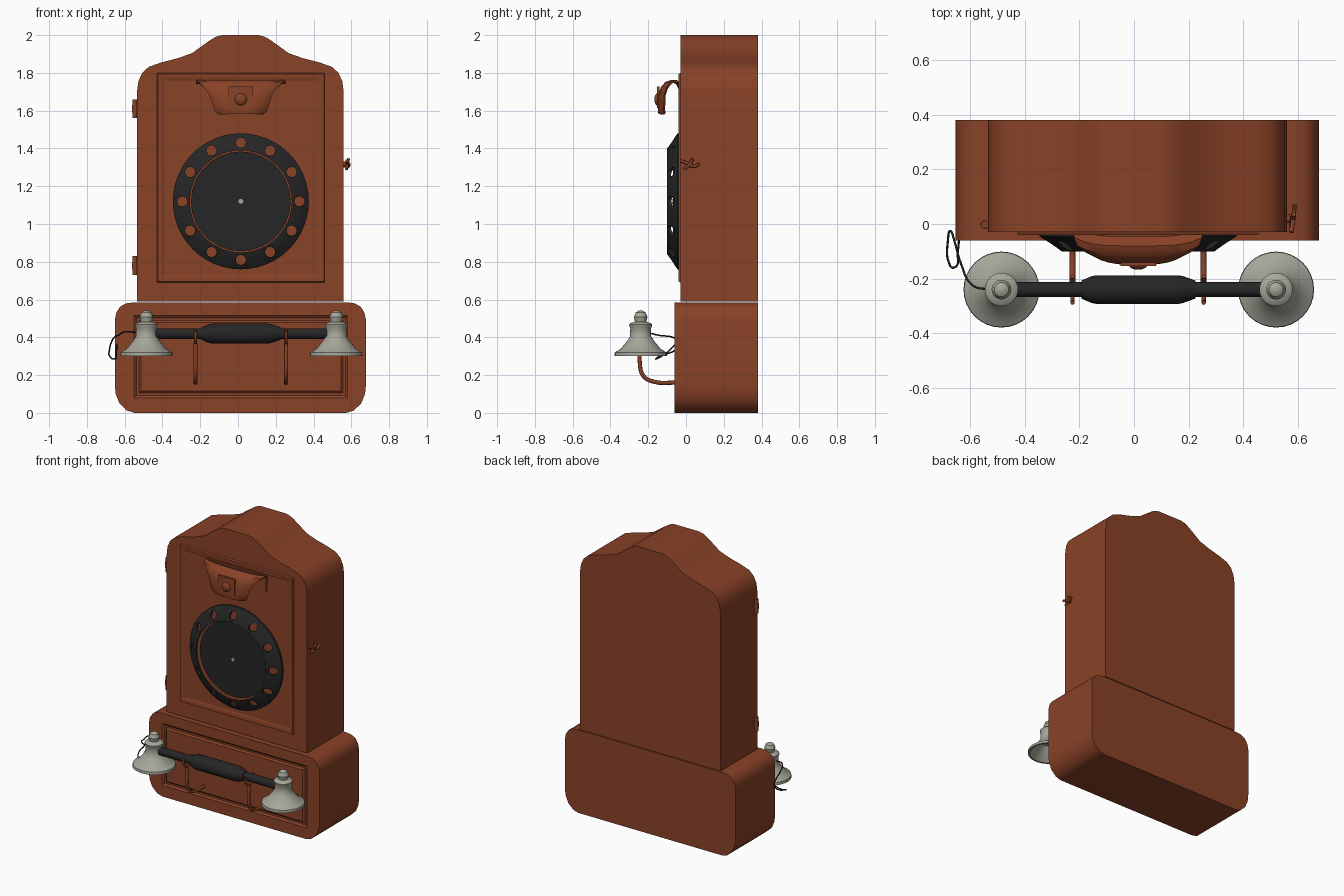
import bpy, bmesh, math
from mathutils import Vector

if "Cube" in bpy.data.objects:
    bpy.data.objects.remove(bpy.data.objects["Cube"])


def material(name, rgb):
    m = bpy.data.materials.new(name)
    m.use_nodes = True
    m.diffuse_color = (*rgb, 1)
    bsdf = next(n for n in m.node_tree.nodes if n.type == "BSDF_PRINCIPLED")
    bsdf.inputs["Base Color"].default_value = (*rgb, 1)
    return m


WOOD = material("red_brown_wood", (0.25, 0.054, 0.02))
BLACK = material("black_plastic", (0.019, 0.019, 0.02))
METAL = material("warm_grey_metal", (0.38, 0.38, 0.32))
CX = 0.0125  # symmetry axis of the cabinet
TAU = math.tau


def activate(ob):
    bpy.ops.object.select_all(action="DESELECT")
    ob.select_set(True)
    bpy.context.view_layer.objects.active = ob


def smooth(ob, angle=35):
    activate(ob)
    bpy.ops.object.shade_smooth_by_angle(angle=math.radians(angle))


def loft(name, loops, mat, closed=False, cap=True, ring=True):
    """Skin a list of equal-length point loops."""
    bm = bmesh.new()
    rows = [[bm.verts.new(p) for p in loop] for loop in loops]
    n = len(rows[0])
    pairs = list(zip(rows, rows[1:])) + ([(rows[-1], rows[0])] if closed else [])
    for a, b in pairs:
        for i in range(n if ring else n - 1):
            j = (i + 1) % n
            bm.faces.new((a[i], a[j], b[j], b[i]))
    if cap and not closed:
        bm.faces.new(rows[0])
        bm.faces.new(rows[-1])
    bmesh.ops.recalc_face_normals(bm, faces=bm.faces)
    me = bpy.data.meshes.new(name)
    bm.to_mesh(me)
    bm.free()
    me.materials.append(mat)
    ob = bpy.data.objects.new(name, me)
    bpy.context.collection.objects.link(ob)
    smooth(ob)
    return ob


def lathe(name, profile, centre, axis, mat, sides=32, closed=False):
    """Revolve (radius, height) points about an axis through centre."""
    c = Vector(centre)
    place = {"X": lambda u, v, h: (h, u, v), "Y": lambda u, v, h: (u, h, v),
             "Z": lambda u, v, h: (u, v, h)}[axis]
    loops = [[c + Vector(place(r * math.cos(TAU * i / sides), r * math.sin(TAU * i / sides), h))
              for i in range(sides)] for r, h in profile]
    return loft(name, loops, mat, closed)


def slab(name, half, y0, y1, mat):
    """Extrude a mirrored half outline of (x, z) points."""
    outline = half + [(-x, z) for x, z in reversed(half)]
    return loft(name, [[(CX + x, y, z) for x, z in outline] for y in (y0, y1)], mat)


def frame(name, x, z, section):
    """Rectangular moulding; section holds (inset, y) points."""
    loops = []
    for d, y in section:
        x0, x1, z0, z1 = x[0] + d, x[1] - d, z[0] + d, z[1] - d
        loops.append([(x0, y, z0), (x1, y, z0), (x1, y, z1), (x0, y, z1)])
    return loft(name, loops, WOOD, closed=True)


def box(name, x, y, z, mat):
    return loft(name, [[(x[0], v, z[0]), (x[1], v, z[0]), (x[1], v, z[1]), (x[0], v, z[1])]
                       for v in y], mat)


def rod(name, points, radius, mat):
    cu = bpy.data.curves.new(name, "CURVE")
    cu.dimensions = "3D"
    cu.bevel_depth = radius
    cu.bevel_resolution = 2
    cu.resolution_u = 6
    cu.use_fill_caps = True
    sp = cu.splines.new("BEZIER")
    sp.bezier_points.add(len(points) - 1)
    for b, p in zip(sp.bezier_points, points):
        b.co = p
        b.handle_left_type = b.handle_right_type = "AUTO"
    cu.materials.append(mat)
    ob = bpy.data.objects.new(name, cu)
    bpy.context.collection.objects.link(ob)
    activate(ob)
    bpy.ops.object.convert(target="MESH")
    smooth(bpy.context.object, 50)


def cut(ob, cutter):
    cutter.hide_render = True
    mod = ob.modifiers.new("cut", "BOOLEAN")
    mod.operation = "DIFFERENCE"
    mod.solver = "EXACT"
    mod.object = cutter
    activate(ob)
    bpy.ops.object.modifier_apply(modifier=mod.name)
    bpy.data.objects.remove(cutter)


# Cabinet with shaped crest, and the wider base box
slab("cabinet", [(.547, .59), (.547, 1.70), (.54, 1.755), (.52, 1.80), (.485, 1.832),
                 (.42, 1.855), (.33, 1.878), (.255, 1.905), (.20, 1.945), (.15, 1.98),
                 (.125, 1.993), (.095, 2.0)], -.03, .38, WOOD)
base = slab("base_box", [(.56, 0), (.60, .012), (.64, .05), (.66, .10), (.665, .15),
                         (.665, .49), (.657, .53), (.637, .562), (.605, .58), (.565, .585)],
            -.06, .38, WOOD)

# Raised door moulding and grooved base panel
frame("door_moulding", (-.43, .46), (.69, 1.80),
      [(0, -.028), (.006, -.041), (.02, -.041), (.045, -.028)])
cut(base, frame("panel_groove", (-.55, .58), (.08, .515),
                [(0, -.07), (0, -.06), (.012, -.05), (.025, -.05), (.036, -.06), (.036, -.07)]))
smooth(base)

# Dial: pierced conical ring around a recessed disc
DX, DZ = .015, 1.12
dial = lathe("dial_ring", [(.36, -.031), (.36, -.045), (.28, -.1), (.27, -.1), (.27, -.09),
                           (.345, -.031)], (DX, 0, DZ), "Y", BLACK, 48, True)
for k in range(12):
    a = TAU * k / 12
    cut(dial, lathe("finger_hole", [(.027, -.2), (.027, .1)],
                    (DX + .31 * math.cos(a), 0, DZ + .31 * math.sin(a)), "Y", BLACK, 14))
smooth(dial)
lathe("dial_disc", [(.264, -.06), (.264, -.07)], (DX, 0, DZ), "Y", BLACK, 28)
lathe("dial_post", [(.1, -.029), (.1, -.062)], (DX, 0, DZ), "Y", BLACK, 20)
lathe("dial_pin", [(.013, -.068), (.013, -.076)], (DX, 0, DZ), "Y", METAL, 12)

# Curled bracket above the dial: (y, z, half width) along its curve
curl = [(-.032, 1.71, .235), (-.05, 1.745, .235), (-.08, 1.757, .235), (-.107, 1.748, .222),
        (-.13, 1.72, .19), (-.142, 1.68, .162), (-.144, 1.63, .145), (-.144, 1.598, .135),
        (-.141, 1.583, .115)]
ts = [i / 6 - 1 for i in range(13)]
bracket = loft("curled_bracket",
               [[(DX + t * w, min(-.03, y + .03 * abs(t) ** 4), z) for t in ts]
                for y, z, w in curl], WOOD, cap=False, ring=False)
mod = bracket.modifiers.new("thickness", "SOLIDIFY")
mod.thickness = .01
mod.offset = 0
activate(bracket)
bpy.ops.object.modifier_apply(modifier=mod.name)
smooth(bracket, 50)
box("bracket_back_plate", (-.215, .245), (-.028, -.037), (1.64, 1.755), WOOD)
box("bracket_boss", (-.05, .08), (-.14, -.153), (1.615, 1.728), WOOD)
lathe("bracket_knob", [(.034, -.15), (.03, -.158), (.018, -.165), (.006, -.167)],
      (DX, 0, 1.66), "Y", WOOD, 16)

# Handset: bar, swollen grip and two end bells
HY, HZ = -.24, .42
lathe("handset_bar", [(.028, -.46), (.028, .49)], (0, HY, HZ), "X", BLACK, 16)
lathe("handset_grip", [(.033, -.193), (.049, -.155), (.052, -.14), (.052, .165), (.049, .18),
                       (.033, .225)], (0, HY, HZ), "X", BLACK, 16)
bell = [(.01, .542), (.026, .532), (.036, .508), (.03, .482), (.052, .476), (.061, .468),
        (.06, .458), (.055, .45), (.056, .405), (.072, .38), (.105, .34), (.137, .32),
        (.139, .302), (.126, .302), (.09, .335), (.05, .385)]
for side, x in (("right", -.485), ("left", .52)):
    lathe(side + "_bell", bell, (x, HY, 0), "Z", METAL, 32)

# Handset rests: bent arm with a fore-and-aft cup
for side, x in (("right", -.225), ("left", .255)):
    rod(side + "_rest_arm", [(x, -.05, .16), (x, -.17, .165), (x, -.225, .195),
                             (x, -.245, .27), (x, HY, .37)], .011, WOOD)
    rod(side + "_rest_cup", [(x, -.288, .435), (x, -.278, .39), (x, HY, .37),
                             (x, -.202, .39), (x, -.192, .435)], .008, WOOD)

# Looped cord from the handset to the cabinet side
rod("cord", [(-.53, HY, .425), (-.59, -.225, .43), (-.635, -.14, .41), (-.655, -.07, .40),
             (-.672, -.025, .37), (-.681, -.06, .33), (-.678, -.14, .30), (-.66, -.16, .285),
             (-.645, -.10, .32), (-.64, -.05, .37)], .004, BLACK)

# Door hinges on the right-hand side
for name, z in (("lower", .73), ("upper", 1.56)):
    lathe(name + "_hinge_pin", [(.013, z), (.013, z + .1)], (-.546, -.003, 0), "Z", WOOD, 12)
    lathe(name + "_hinge_knuckle", [(.016, z + .03), (.016, z + .07)], (-.546, -.003, 0), "Z",
          WOOD, 12)

# Latch with a winged key on the left-hand side
lathe("latch_stem", [(.016, .555), (.016, .57), (.009, .573), (.009, .59)], (0, .02, 1.315),
      "X", WOOD, 12)
rod("latch_lever", [(.575, -.03, 1.335), (.582, .01, 1.32), (.585, .04, 1.305),
                    (.588, .07, 1.318)], .008, WOOD)
rod("latch_wing", [(.575, -.01, 1.29), (.58, .02, 1.318), (.585, .035, 1.345)], .008, WOOD)
